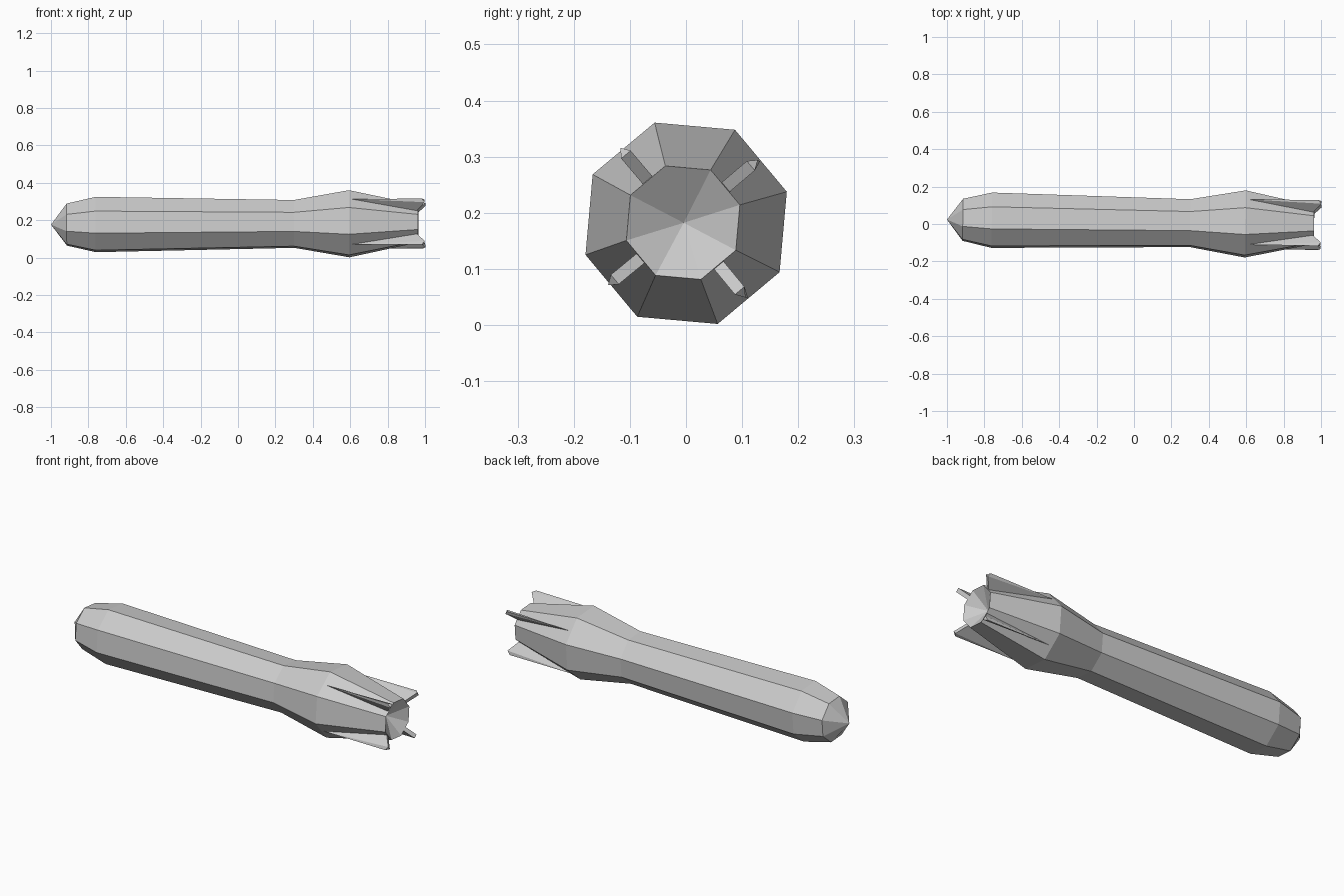
import bpy, bmesh, math
from mathutils import Vector

cube = bpy.data.objects.get("Cube")
if cube:
    bpy.data.objects.remove(cube, do_unlink=True)

SIDES = 8
PHASE = math.radians(17.4)
STEP = 2 * math.pi / SIDES

grey = bpy.data.materials.new("light grey metal")
grey.use_nodes = True
colour = (0.6, 0.6, 0.6, 1)
grey.diffuse_color = colour
grey.node_tree.nodes["Principled BSDF"].inputs["Base Color"].default_value = colour


def polar(x, radius, angle, side=0.0):
    """Point at a radius around the long axis, shifted sideways."""
    c, s = math.cos(angle), math.sin(angle)
    return Vector((x, radius * c - side * s, radius * s + side * c))


def finish(bm, name):
    """Turn the bmesh into a flat shaded object, lying on the slightly skewed axis."""
    bmesh.ops.recalc_face_normals(bm, faces=bm.faces)
    mesh = bpy.data.meshes.new(name)
    bm.to_mesh(mesh)
    bm.free()
    mesh.materials.append(grey)
    obj = bpy.data.objects.new(name, mesh)
    obj.location = (0, 0.009, 0.1795)
    obj.rotation_euler = (0, -0.003, -0.0147)
    bpy.context.collection.objects.link(obj)


# Octagonal hull: pointed nose, tapered body, flared tail, hollow nozzle
profile = [(-0.915, 0.118), (-0.76, 0.155), (0.3, 0.134), (0.595, 0.188), (0.963, 0.106)]
bm = bmesh.new()
rings = [[bm.verts.new(polar(x, r, PHASE + i * STEP)) for i in range(SIDES)]
         for x, r in profile]
nose_tip = bm.verts.new((-1, 0, 0))
nozzle_centre = bm.verts.new((0.893, 0, 0))
for i in range(SIDES):
    j = (i + 1) % SIDES
    for a, b in zip(rings, rings[1:]):
        bm.faces.new((a[i], a[j], b[j], b[i]))
    bm.faces.new((nose_tip, rings[0][j], rings[0][i]))
    bm.faces.new((nozzle_centre, rings[-1][i], rings[-1][j]))
finish(bm, "hull")

# Four wedge fins centred on every other facet of the tail
HALF = 0.011
for k in range(4):
    angle = PHASE + STEP / 2 + k * math.pi / 2
    bm = bmesh.new()
    for x, r, side in [(0.61, 0.172, 0), (0.985, 0.174, 0),
                       (1.0, 0.158, HALF), (1.0, 0.158, -HALF),
                       (0.958, 0.099, HALF), (0.958, 0.099, -HALF)]:
        bm.verts.new(polar(x, r, angle, side))
    bmesh.ops.convex_hull(bm, input=bm.verts)
    finish(bm, f"tail_fin_{k + 1}")
